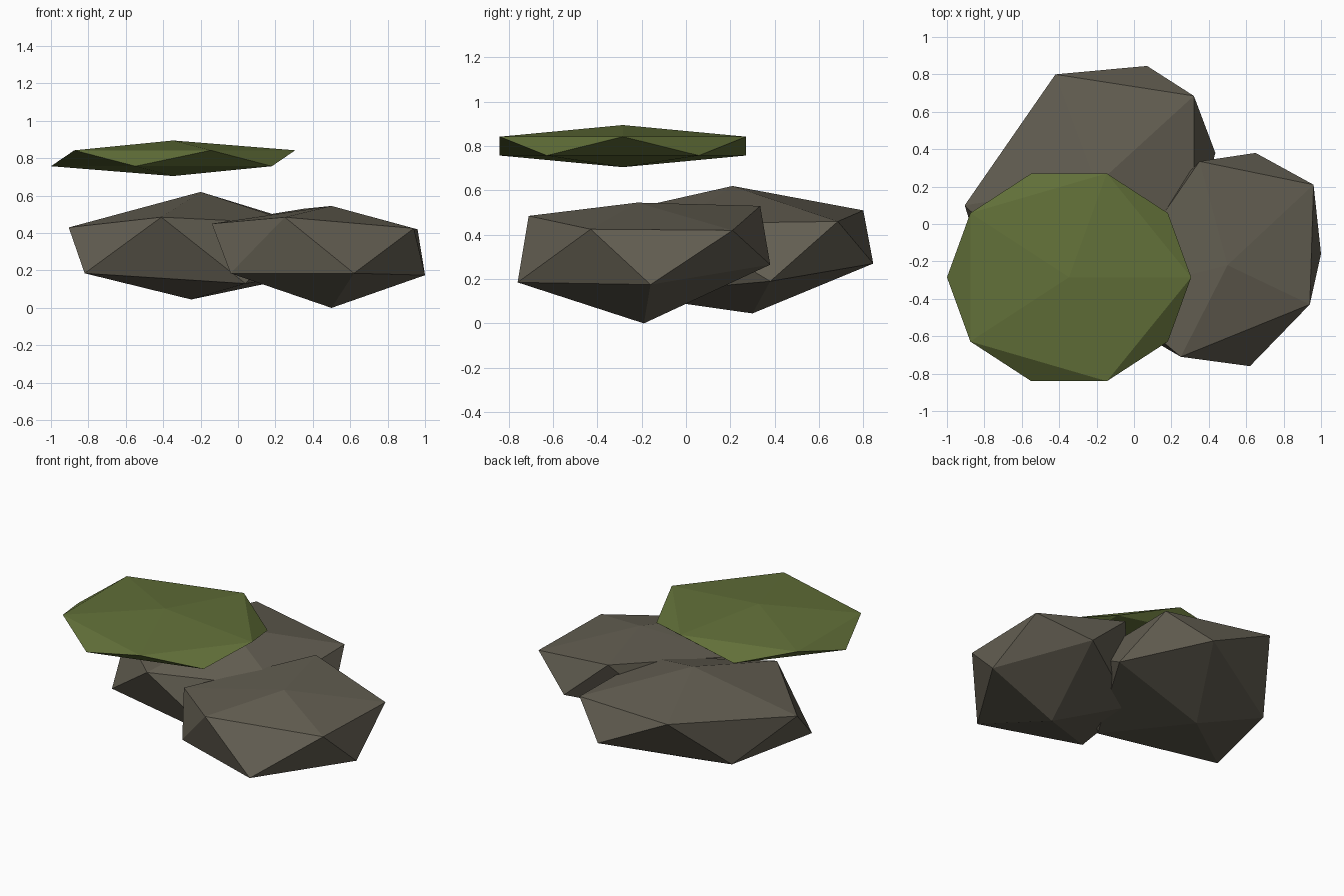
import bpy
import bmesh

default = bpy.data.objects.get("Cube")
if default:
    bpy.data.objects.remove(default, do_unlink=True)


def make_material(name, color):
    mat = bpy.data.materials.new(name)
    mat.use_nodes = True
    mat.diffuse_color = (*color, 1)
    shader = next(n for n in mat.node_tree.nodes if n.type == 'BSDF_PRINCIPLED')
    shader.inputs["Base Color"].default_value = (*color, 1)
    shader.inputs["Roughness"].default_value = 0.9
    return mat


def make_rock(name, mat, top, upper, lower, bottom):
    """Uneven twenty-sided stone: two poles and two staggered rings of corners."""
    bm = bmesh.new()
    pole_top, pole_bottom = bm.verts.new(top), bm.verts.new(bottom)
    up = [bm.verts.new(p) for p in upper]
    low = [bm.verts.new(p) for p in lower]
    for i in range(len(up)):
        j = (i + 1) % len(up)
        bm.faces.new((pole_top, up[i], up[j]))
        bm.faces.new((up[i], low[i], up[j]))
        bm.faces.new((low[i], low[j], up[j]))
        bm.faces.new((pole_bottom, low[j], low[i]))
    bmesh.ops.recalc_face_normals(bm, faces=bm.faces)
    mesh = bpy.data.meshes.new(name)
    bm.to_mesh(mesh)
    bm.free()
    mesh.materials.append(mat)
    obj = bpy.data.objects.new(name, mesh)
    bpy.context.collection.objects.link(obj)
    return obj


stone = make_material("grey_brown_stone", (0.125, 0.113, 0.084))
moss = make_material("moss_green", (0.120, 0.160, 0.040))

# Large stone at the back
make_rock(
    "back_stone", stone,
    top=(-.2, .21, .62),
    upper=[(.32, .685, .46), (-.42, .8, .51), (-.905, .1, .43),
           (-.41, -.39, .485), (.32, -.05, .45)],
    lower=[(.07, .845, .27), (-.66, .45, .17), (-.82, -.18, .185),
           (.04, -.3, .13), (.435, .38, .19)],
    bottom=(-.25, .3, .045))

# Smaller stone at the front left side
make_rock(
    "side_stone", stone,
    top=(.5, -.22, .545),
    upper=[(.96, .21, .42), (.35, .335, .53), (-.14, -.38, .45),
           (.25, -.71, .485), (.94, -.43, .425)],
    lower=[(.65, .38, .265), (.08, .05, .15), (-.04, -.54, .185),
           (.62, -.76, .185), (1, -.16, .175)],
    bottom=(.5, -.19, 0))

# Flattened moss cap floating above the stones
bpy.ops.mesh.primitive_ico_sphere_add(
    subdivisions=1, radius=1, location=(-.347, -.285, .8))
cap = bpy.context.object
cap.name = "moss_cap"
cap.scale = (.73, .653, .095)
cap.data.materials.append(moss)
